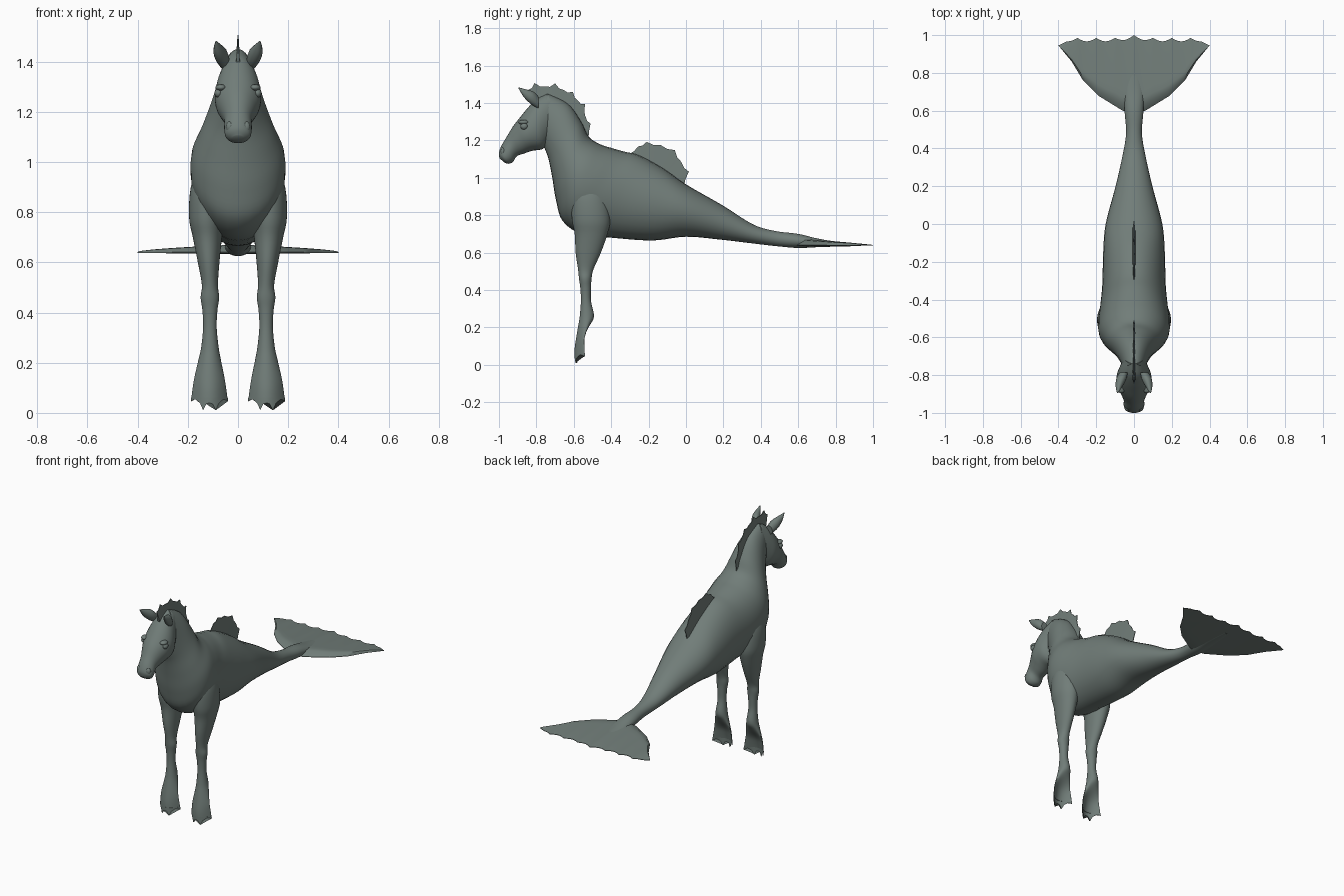
import bpy, bmesh, math
from mathutils import Vector

if "Cube" in bpy.data.objects:
    bpy.data.objects.remove(bpy.data.objects["Cube"])

skin = bpy.data.materials.new("sea grey green")
skin.diffuse_color = (0.165, 0.205, 0.19, 1)
skin.use_nodes = True
skin.node_tree.nodes["Principled BSDF"].inputs["Base Color"].default_value = skin.diffuse_color


def finish(name, bm):
    bmesh.ops.recalc_face_normals(bm, faces=bm.faces)
    me = bpy.data.meshes.new(name)
    bm.to_mesh(me)
    bm.free()
    ob = bpy.data.objects.new(name, me)
    bpy.context.collection.objects.link(ob)
    me.materials.append(skin)
    return ob


def spline(rows, n=5):
    """Catmull-Rom through tuples of numbers."""
    out = []
    for i in range(len(rows) - 1):
        p0, p1 = rows[max(i - 1, 0)], rows[i]
        p2, p3 = rows[i + 1], rows[min(i + 2, len(rows) - 1)]
        for k in range(n):
            t = k / n
            out.append(tuple(
                0.5 * (2 * b + (c - a) * t + (2 * a - 5 * b + 4 * c - d) * t * t
                       + (3 * b - a - 3 * c + d) * t ** 3)
                for a, b, c, d in zip(p0, p1, p2, p3)))
    return out + [rows[-1]]


def interp(x, table):
    for (a, va), (b, vb) in zip(table, table[1:]):
        if x <= b:
            return va + (vb - va) * (x - a) / (b - a)
    return table[-1][1]


def loft(name, rings):
    bm = bmesh.new()
    vs = [[bm.verts.new(p) for p in r] for r in rings]
    n = len(vs[0])
    for a, b in zip(vs, vs[1:]):
        for i in range(n):
            bm.faces.new((a[i], a[(i + 1) % n], b[(i + 1) % n], b[i]))
    bm.faces.new(vs[0])
    bm.faces.new(vs[-1])
    return finish(name, bm)


def spine_loft(name, rows, n=28, sx=1):
    """Rows: top y, top z, bottom y, bottom z, half width, x centre."""
    rings = []
    for ty, tz, by, bz, w, x in spline(rows):
        top, bot = Vector((0, ty, tz)), Vector((0, by, bz))
        ring = []
        for i in range(n):
            a = 2 * math.pi * i / n
            p = (top + bot) / 2 + (top - bot) / 2 * math.cos(a)
            p.x = sx * (x + w * math.sin(a))
            ring.append(p)
        rings.append(ring)
    return loft(name, rings)


def fin(name, base, tips, dip):
    """Thin scalloped fin standing on a base line in the centre plane."""
    edge = []
    for i, t in enumerate(tips):
        edge.append(Vector(t))
        if i < len(tips) - 1:
            a, b = Vector(t), Vector(tips[i + 1])
            f = (i + 0.5) / (len(tips) - 1)
            k = f * (len(base) - 1)
            j = min(int(k), len(base) - 2)
            root = Vector(base[j]).lerp(Vector(base[j + 1]), k - j)
            m = (a + b) / 2
            edge.append(m + (root - m).normalized() * dip)
    rings = []
    for i, e in enumerate(edge):
        k = i / (len(edge) - 1) * (len(base) - 1)
        j = min(int(k), len(base) - 2)
        r = Vector(base[j]).lerp(Vector(base[j + 1]), k - j)
        rings.append([(-.008, *r), (.008, *r), (.002, *e), (-.002, *e)])
    return loft(name, rings)


# Neck, trunk and tail
spine_loft("body", [
    (-.74, 1.45, -.80, 1.30, .05, 0), (-.63, 1.395, -.76, 1.17, .085, 0),
    (-.56, 1.30, -.735, 1.10, .115, 0), (-.52, 1.22, -.715, 1.0, .15, 0),
    (-.46, 1.18, -.695, .88, .183, 0), (-.40, 1.16, -.66, .77, .19, 0),
    (-.33, 1.14, -.56, .70, .18, 0), (-.25, 1.12, -.40, .68, .168, 0),
    (-.12, 1.05, -.18, .665, .163, 0), (0, .965, 0, .685, .15, 0),
    (.2, .85, .18, .67, .10, 0), (.36, .75, .35, .65, .062, 0),
    (.48, .715, .48, .635, .042, 0), (.6, .70, .6, .625, .05, 0),
    (.72, .672, .72, .63, .05, 0), (.88, .648, .88, .634, .02, 0)])

# Head
spine_loft("head", [
    (-.74, 1.45, -.68, 1.30, .05, 0), (-.80, 1.42, -.73, 1.20, .078, 0),
    (-.845, 1.375, -.765, 1.155, .092, 0), (-.89, 1.32, -.82, 1.145, .088, 0),
    (-.925, 1.275, -.865, 1.13, .07, 0), (-.955, 1.225, -.905, 1.115, .055, 0),
    (-.985, 1.175, -.925, 1.085, .055, 0), (-1.0, 1.135, -.95, 1.075, .048, 0),
    (-.997, 1.105, -.972, 1.082, .022, 0)])


def ball(name, loc, size):
    bm = bmesh.new()
    bmesh.ops.create_uvsphere(bm, u_segments=16, v_segments=10, radius=1)
    for v in bm.verts:
        v.co = Vector([c * s for c, s in zip(v.co, size)]) + Vector(loc)
    return finish(name, bm)


TOE = [(0, .04), (.25, .034), (.36, .006), (.47, .036), (.75, .055), (.93, .05), (1, .045)]

for side, s in (("left", 1), ("right", -1)):
    # Ears, eyes, nostrils
    spine_loft(side + "_ear", [
        (-.785, 1.43, -.79, 1.37, .022, .055), (-.815, 1.46, -.83, 1.395, .027, .068),
        (-.86, 1.474, -.866, 1.43, .017, .08), (-.895, 1.483, -.895, 1.477, .003, .087)],
        14, s)
    ball(side + "_eye", (s * .078, -.865, 1.275), (.016, .02, .018))
    ball(side + "_brow", (s * .068, -.868, 1.297), (.022, .028, .013))
    ball(side + "_nostril", (s * .032, -.978, 1.14), (.017, .014, .022))

    # Front leg rows: z, x centre, half width, front y, back y, sweep of the sides
    rows = [
        (1.0, .10, .05, -.58, -.46, 0), (.90, .12, .068, -.61, -.42, 0),
        (.78, .125, .07, -.61, -.405, 0), (.70, .122, .058, -.595, -.42, 0),
        (.60, .117, .043, -.59, -.455, 0), (.51, .112, .032, -.577, -.495, 0),
        (.46, .112, .037, -.572, -.505, 0), (.41, .112, .03, -.565, -.508, 0),
        (.34, .112, .027, -.562, -.508, 0), (.26, .112, .035, -.568, -.492, 0),
        (.21, .113, .045, -.576, -.515, .012), (.14, .114, .06, -.588, -.56, .03),
        (.09, .114, .068, -.595, -.577, .043), (.04, .114, .074, -.597, -.588, .052)]
    rings = []
    path = spline(rows, 4)
    for r, (z, x, w, yf, yb, c) in enumerate(path):
        ring = []
        for i in range(36):
            a = 2 * math.pi * i / 36
            u = math.sin(a)
            y = (yf + yb) / 2 - (yb - yf) / 2 * math.cos(a) + c * u * u
            zz = interp(abs(u), TOE) if r == len(path) - 1 else max(z, .062)
            ring.append((s * (x + w * u), y, zz))
        rings.append(ring)
    loft(side + "_front_leg", rings)

# Mane crest and back fin
fin("mane_fin",
    [(-.82, 1.39), (-.74, 1.42), (-.66, 1.39), (-.6, 1.33), (-.56, 1.25), (-.53, 1.20)],
    [(-.845, 1.47), (-.81, 1.507), (-.755, 1.488), (-.70, 1.505), (-.655, 1.47),
     (-.605, 1.46), (-.58, 1.415), (-.54, 1.395), (-.54, 1.335), (-.51, 1.29),
     (-.52, 1.215)], .01)
fin("back_fin",
    [(-.31, 1.11), (-.2, 1.07), (-.1, 1.02), (-.01, .95)],
    [(-.30, 1.13), (-.255, 1.168), (-.21, 1.192), (-.135, 1.175), (-.06, 1.148),
     (-.025, 1.085), (.015, 1.033), (-.01, .96)], .008)

# Tail fluke: ribs across x, each a thin lens from leading to trailing edge
LEAD = [(0, .585), (.06, .6), (.19, .68), (.27, .76), (.33, .86), (.4, .945)]
rings = []
for k in range(-40, 41):
    x = k / 100
    ax = abs(x)
    y0 = interp(ax, LEAD)
    y1 = .985 + .015 * max(0, 1 - ax / .1) - .018 * abs(math.sin(math.pi * ax / .1))
    y1 = max(min(y1, .985 - (ax - .32) * .5) if ax > .32 else y1, y0 + .001)
    h = .036 * (1 - ax / .4) ** .6 + .001
    up, low = [], []
    for j in range(11):
        t = j / 10
        y = y0 + (y1 - y0) * t
        f = min(1, math.sqrt(t / .15)) * (1 - t) ** .9
        up.append((x, y, .641 + h * f))
        low.append((x, y, .638 - .007 * f * (1 - ax / .4)))
    rings.append(up + low[::-1])
loft("tail_fluke", rings)

# Smooth shading with crisp fin edges
bpy.ops.object.select_all(action='SELECT')
bpy.context.view_layer.objects.active = bpy.data.objects["body"]
bpy.ops.object.shade_smooth_by_angle(angle=math.radians(40))
